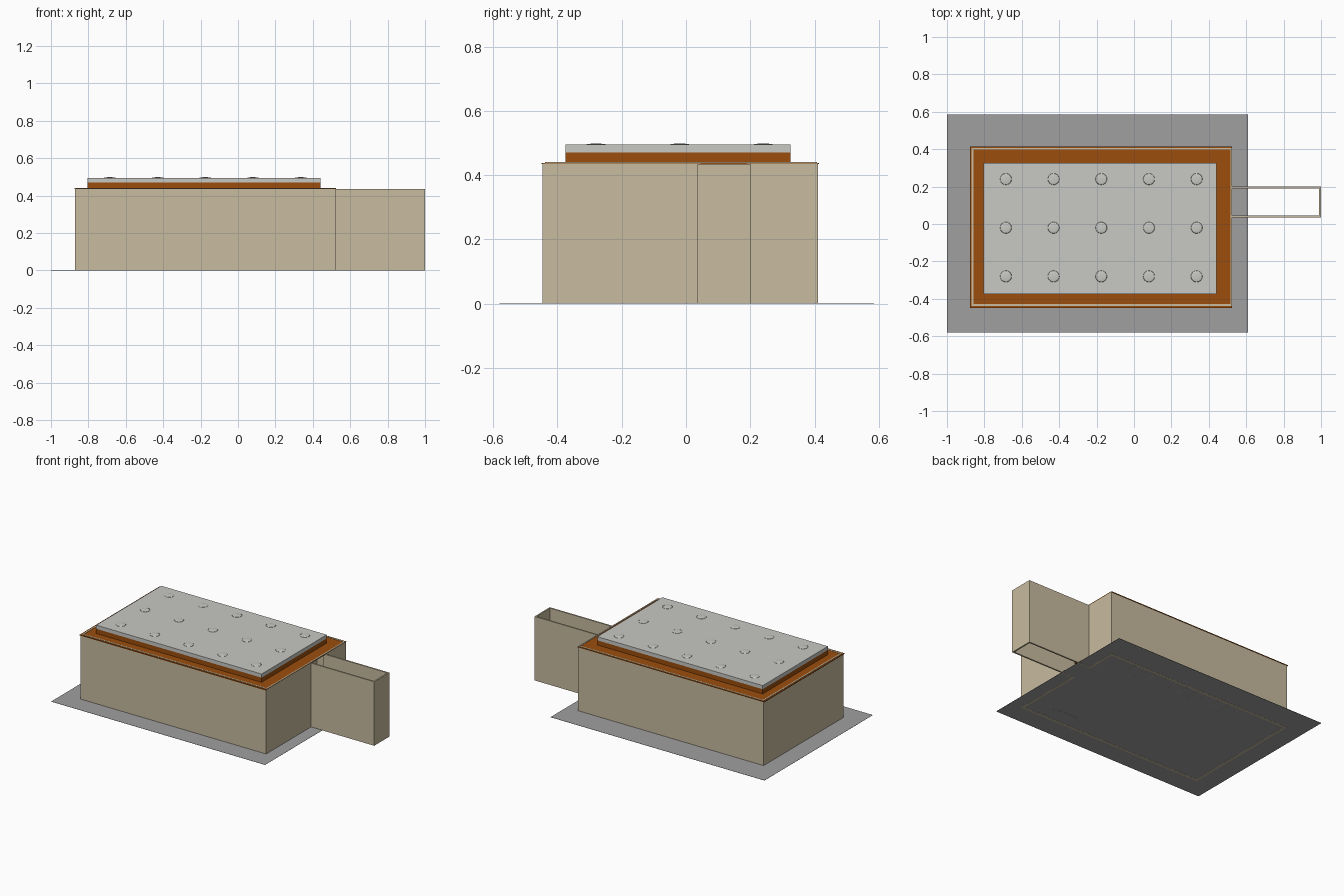
import bpy, bmesh

if "Cube" in bpy.data.objects:
    bpy.data.objects.remove(bpy.data.objects["Cube"])


def material(name, r, g, b):
    m = bpy.data.materials.new(name)
    m.diffuse_color = (r, g, b, 1)
    m.use_nodes = True
    m.node_tree.nodes["Principled BSDF"].inputs["Base Color"].default_value = m.diffuse_color
    return m


BEIGE = material("beige_wall", 0.58, 0.50, 0.35)
RUST = material("rust_orange", 0.33, 0.075, 0.004)
LIGHT = material("light_grey_metal", 0.58, 0.58, 0.555)
GREY = material("ground_grey", 0.35, 0.35, 0.35)


def finish(name, bm, mat):
    me = bpy.data.meshes.new(name)
    bm.to_mesh(me)
    bm.free()
    me.materials.append(mat)
    ob = bpy.data.objects.new(name, me)
    bpy.context.collection.objects.link(ob)
    return ob


def box(name, x, y, z, mat):
    """Box from (min, max) pairs on each axis."""
    bm = bmesh.new()
    bmesh.ops.create_cube(bm, size=1)
    for v in bm.verts:
        for i, (lo, hi) in enumerate((x, y, z)):
            v.co[i] = lo if v.co[i] < 0 else hi
    return finish(name, bm, mat)


def frame(name, x, y, z, t, mat):
    """Four thin strips around a rectangle."""
    (x0, x1), (y0, y1) = x, y
    box(name + "_front", x, (y0, y0 + t), z, mat)
    box(name + "_back", x, (y1 - t, y1), z, mat)
    box(name + "_left", (x0, x0 + t), (y0 + t, y1 - t), z, mat)
    box(name + "_right", (x1 - t, x1), (y0 + t, y1 - t), z, mat)


# Flat base sheet
box("base_sheet", (-1.0, 0.61), (-0.58, 0.585), (0.0005, 0.0015), GREY)

# Main walls, with a full-height doorway on the right
X0, X1, Y0, Y1, H, T = -0.872, 0.525, -0.447, 0.411, 0.437, 0.017
box("front_wall", (X0, X1), (Y0, Y0 + T), (0, H), BEIGE)
box("back_wall", (X0, X1), (Y1 - T, Y1), (0, H), BEIGE)
box("left_wall", (X0, X0 + T), (Y0 + T, Y1 - T), (0, H), BEIGE)
box("right_wall_front", (X1 - T, X1), (Y0 + T, 0.045), (0, H), BEIGE)
box("right_wall_back", (X1 - T, X1), (0.19, Y1 - T), (0, H), BEIGE)

# Roof sheet, thin rim line, raised deck and metal plate
box("roof_sheet", (X0 - 0.006, X1), (Y0 - 0.003, Y1 + 0.003), (0.434, 0.4385), RUST)
frame("roof_rim", (-0.868, 0.524), (-0.438, 0.407), (0.437, 0.4405), 0.009, BEIGE)
box("roof_deck", (-0.805, 0.44), (-0.375, 0.325), (0.438, 0.47), RUST)
box("roof_plate", (-0.805, 0.44), (-0.375, 0.325), (0.47, 0.495), LIGHT)

# Shallow bolt heads in a grid
for r in range(3):
    for c in range(5):
        bm = bmesh.new()
        bmesh.ops.create_uvsphere(bm, u_segments=16, v_segments=8, radius=0.031)
        for v in bm.verts:
            v.co.z *= 0.11
        for f in bm.faces:
            f.smooth = True
        ob = finish(f"bolt_{r}_{c}", bm, LIGHT)
        ob.location = (-0.685 + 0.255 * c, -0.28 + 0.26 * r, 0.495)

# Entrance passage, open above and below
box("passage_front", (X1, 1.0), (0.036, 0.046), (0, 0.435), BEIGE)
box("passage_back", (X1, 1.0), (0.19, 0.20), (0, 0.435), BEIGE)
box("passage_end", (0.99, 1.0), (0.046, 0.19), (0, 0.435), BEIGE)

# Interior: cabinet and rack uprights, whose feet reach the base
box("cabinet", (0.16, 0.355), (-0.428, -0.325), (0, 0.2), GREY)
for i in range(11):
    x = 0.32 - 0.083 * i
    box(f"rack_upright_{i}", (x - 0.002, x + 0.002), (0.29, 0.39), (0, 0.3), BEIGE)
